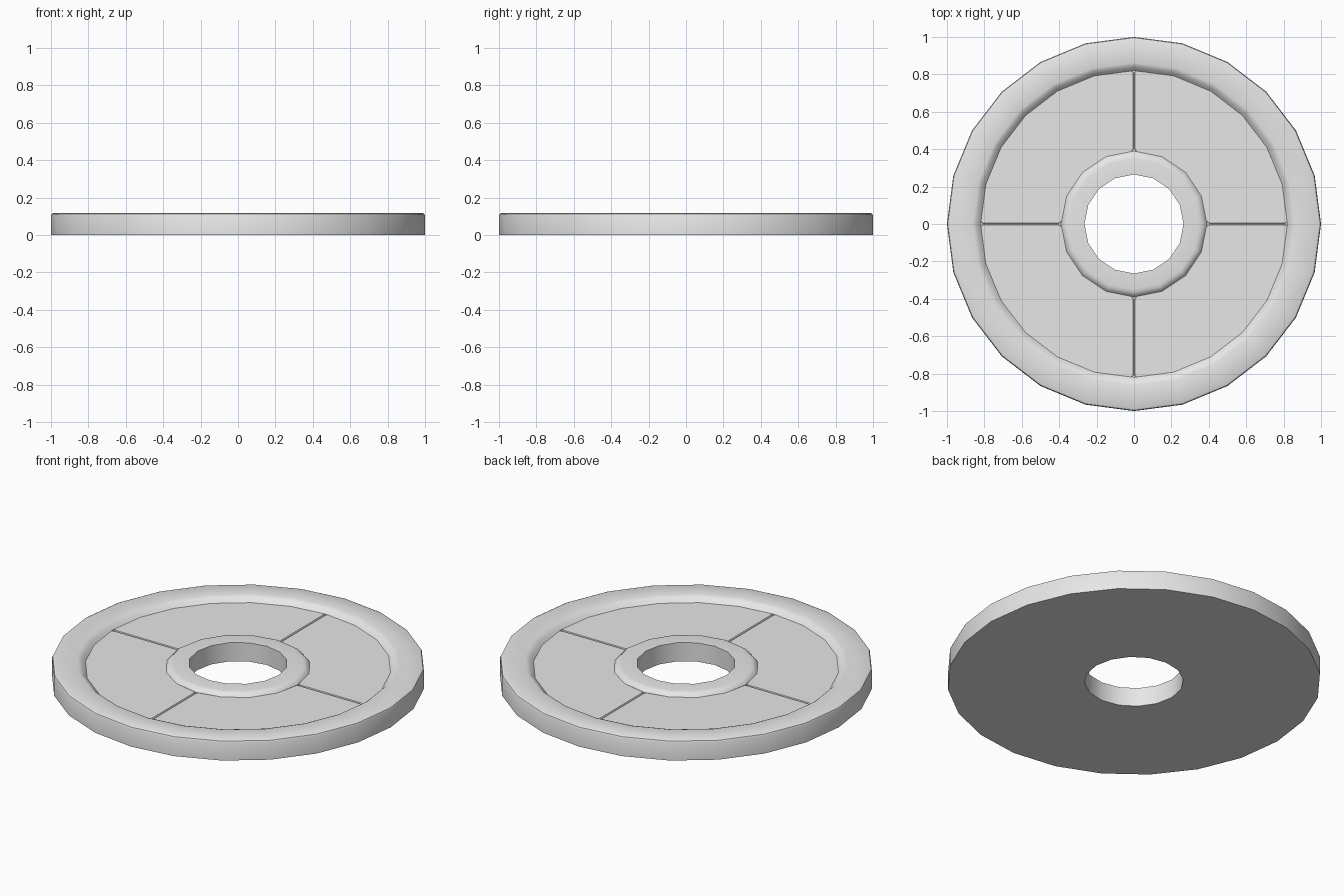
import bpy, bmesh
from math import cos, sin, radians, tau

cube = bpy.data.objects.get("Cube")
if cube:
    bpy.data.objects.remove(cube, do_unlink=True)

grey = bpy.data.materials.new("light_grey")
grey.use_nodes = True
grey.diffuse_color = (0.8, 0.8, 0.8, 1)
grey.node_tree.nodes["Principled BSDF"].inputs["Base Color"].default_value = (0.8, 0.8, 0.8, 1)

FLOOR, PANEL = 0.08, 0.088
RIM, HUB = 0.82, 0.39


def polar(r, degrees):
    return r * cos(radians(degrees)), r * sin(radians(degrees))


def finish(bm, name):
    bmesh.ops.recalc_face_normals(bm, faces=bm.faces[:])
    mesh = bpy.data.meshes.new(name)
    bm.to_mesh(mesh)
    bm.free()
    mesh.materials.append(grey)
    obj = bpy.data.objects.new(name, mesh)
    bpy.context.collection.objects.link(obj)
    bpy.ops.object.select_all(action="DESELECT")
    obj.select_set(True)
    bpy.context.view_layer.objects.active = obj
    bpy.ops.object.shade_smooth_by_angle(angle=radians(35))
    return obj


def lathe(bm, profile, sides):
    """Revolve an open profile of (radius, height) points around z."""
    rings = [[bm.verts.new((r * cos(tau * i / sides), r * sin(tau * i / sides), z))
              for i in range(sides)] for r, z in profile]
    for low, high in zip(rings, rings[1:]):
        for i in range(sides):
            j = (i + 1) % sides
            bm.faces.new((low[i], low[j], high[j], high[i]))


# Disc body: raised outer rim and raised hub, joined by a floor and an underside
bm = bmesh.new()
lathe(bm, [(1, 0), (1, 0.104), (0.996, 0.113), (0.985, 0.118), (0.862, 0.118),
           (0.847, 0.113), (0.832, 0.1), (RIM, PANEL), (RIM, FLOOR)], 24)
lathe(bm, [(HUB, FLOOR), (HUB, PANEL), (0.38, 0.1), (0.368, 0.108), (0.35, 0.111),
           (0.265, 0.111), (0.265, 0)], 16)
for z in (FLOOR, 0):
    loops = [e for e in bm.edges if e.is_boundary
             and all(abs(v.co.z - z) < 1e-4 for v in e.verts)]
    bmesh.ops.triangle_fill(bm, edges=loops, use_beauty=True)
finish(bm, "disc_body")


def panel_outline(gap):
    """Quarter ring with clipped corners, set back from both axes by the gap."""
    outer = [polar(RIM, a) for a in (1, 15, 30, 45, 60, 75, 89)]
    inner = [polar(HUB, a) for a in (88, 67.5, 45, 22.5, 2)]
    return (outer + [(gap, RIM - 0.012), (gap, HUB + 0.012)]
            + inner + [(HUB + 0.012, gap), (RIM - 0.012, gap)])


# Four recessed panels separated by narrow V grooves
for quarter, name in enumerate(("back_left", "back_right", "front_right", "front_left")):
    bm = bmesh.new()
    low, high = ([bm.verts.new((x, y, z)) for x, y in panel_outline(gap)]
                 for gap, z in ((0.002, FLOOR), (0.006, PANEL)))
    bm.faces.new(high)
    for i in range(len(low)):
        j = (i + 1) % len(low)
        bm.faces.new((low[i], low[j], high[j], high[i]))
    panel = finish(bm, name + "_panel")
    panel.rotation_euler.z = quarter * tau / 4
